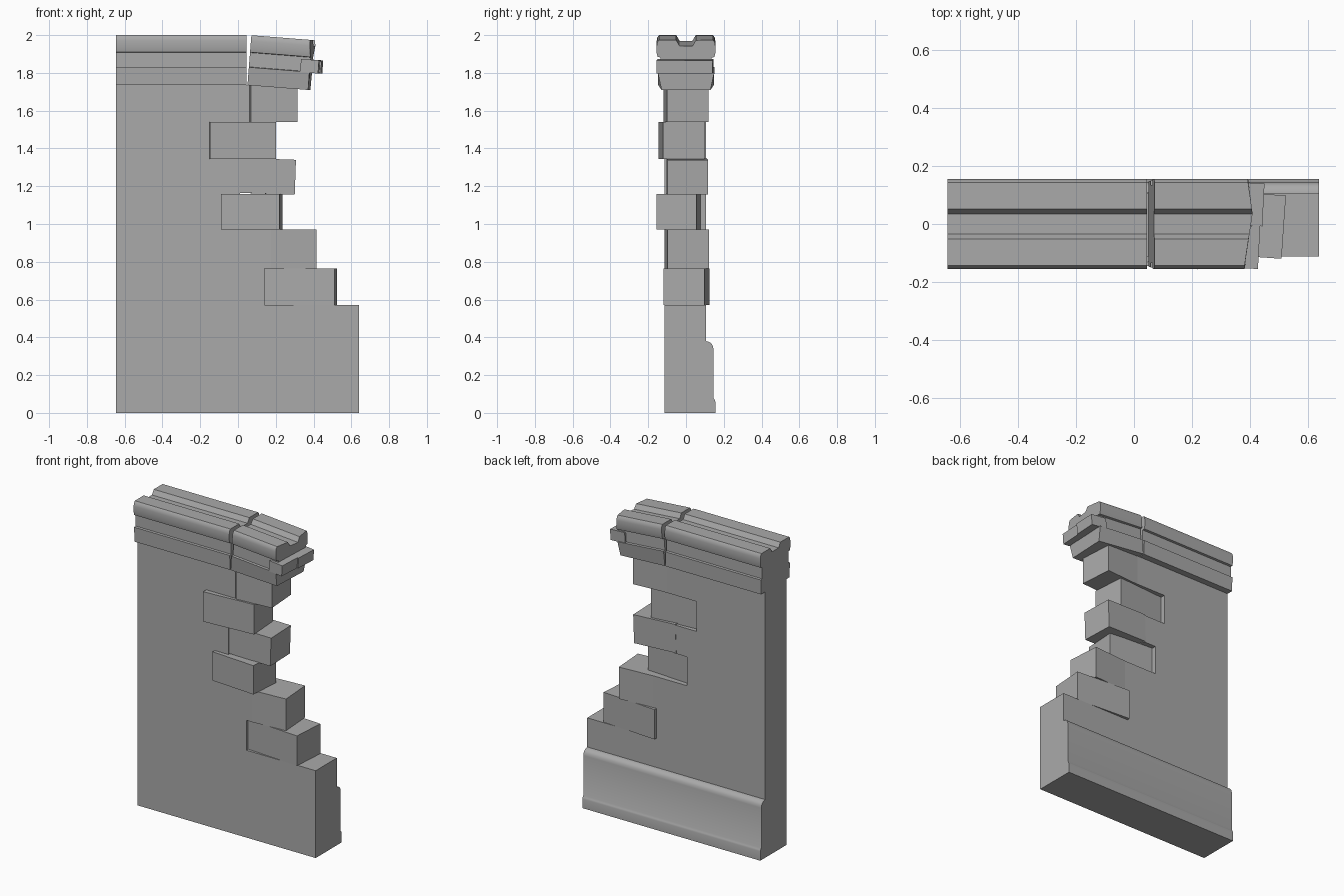
import bpy, bmesh
from math import radians
from mathutils import Matrix, Vector

cube = bpy.data.objects.get("Cube")
if cube:
    bpy.data.objects.remove(cube, do_unlink=True)

stone = bpy.data.materials.new("grey stone")
stone.use_nodes = True
GREY = (0.4, 0.4, 0.4, 1)
stone.diffuse_color = GREY
stone.node_tree.nodes["Principled BSDF"].inputs["Base Color"].default_value = GREY


def finish(name, bm, smooth=False):
    bmesh.ops.recalc_face_normals(bm, faces=bm.faces)
    mesh = bpy.data.meshes.new(name)
    bm.to_mesh(mesh)
    bm.free()
    mesh.materials.append(stone)
    obj = bpy.data.objects.new(name, mesh)
    bpy.context.collection.objects.link(obj)
    if smooth:
        bpy.ops.object.select_all(action='DESELECT')
        obj.select_set(True)
        bpy.context.view_layer.objects.active = obj
        bpy.ops.object.shade_smooth_by_angle(angle=radians(35))
    return obj


def prism(outline, start, end):
    """Join two copies of an outline, placed by the start and end functions."""
    bm = bmesh.new()
    a = [bm.verts.new(start(*p)) for p in outline]
    b = [bm.verts.new(end(*p)) for p in outline]
    bm.faces.new(a)
    bm.faces.new(b[::-1])
    for i in range(len(a)):
        j = (i + 1) % len(a)
        bm.faces.new((a[i], a[j], b[j], b[i]))
    return bm


def brick(name, x, y, z, turn=0, tilt=0):
    bm = bmesh.new()
    size = Vector((x[1] - x[0], y[1] - y[0], z[1] - z[0]))
    centre = Vector((x[0] + x[1], y[0] + y[1], z[0] + z[1])) / 2
    m = (Matrix.Translation(centre) @ Matrix.Rotation(radians(turn), 4, 'Z')
         @ Matrix.Rotation(radians(tilt), 4, 'Y') @ Matrix.Diagonal(size.to_4d()))
    bmesh.ops.create_cube(bm, size=1, matrix=m)
    return finish(name, bm)


LEFT, RIGHT = -0.645, 0.64
FRONT, BACK = -0.113, 0.105
CAP_Z, TOP = 1.735, 2.0

# Loose bricks: x range, y range, turn, tilt, and the wall edge of that course
COURSES = [
    ((0.133, 0.518), (-0.107, 0.112), -4, 0, 0.14),
    ((0.168, 0.408), (-0.106, 0.114), 4, 0, 0.18),
    ((-0.083, 0.228), (-0.146, 0.066), -4, 0, -0.08),
    ((0.003, 0.300), (-0.102, 0.112), 2, 2, 0.01),
    ((-0.157, 0.193), (-0.134, 0.086), 4, 0, -0.15),
    ((0.060, 0.308), (-0.110, 0.112), 4, 0, 0.06),
]
LEVELS = [0.57, 0.765, 0.972, 1.16, 1.345, 1.54, CAP_Z]

edge = [(LEFT, 0), (RIGHT, 0), (RIGHT, LEVELS[0])]
for i, (xr, yr, turn, tilt, wall_x) in enumerate(COURSES):
    brick(f"loose_brick_{i + 1}", xr, yr, (LEVELS[i], LEVELS[i + 1]), turn, tilt)
    edge += [(wall_x, LEVELS[i]), (wall_x, LEVELS[i + 1])]
edge.append((LEFT, CAP_Z))

# Wall with a stepped, broken side
finish("wall", prism(edge, lambda x, z: (x, FRONT, z), lambda x, z: (x, BACK, z)))

# Moulded plinth along the back
plinth = [(0.09, 0), (0.155, 0), (0.155, 0.06), (0.152, 0.07), (0.145, 0.08),
          (0.145, 0.34), (0.141, 0.357), (0.132, 0.37), (0.119, 0.377),
          (BACK, 0.38), (0.09, 0.38)]
finish("plinth", prism(plinth, lambda y, z: (LEFT, y, z),
                       lambda y, z: (RIGHT, y, z)), True)

# Coping: half profile mirrored across the wall, with a channel on top
half = [(0.147, CAP_Z), (0.15, 1.83), (0.135, 1.832), (0.135, 1.908),
        (0.15, 1.91), (0.155, 1.93), (0.155, 1.97), (0.152, 1.988),
        (0.143, TOP), (0.052, TOP), (0.034, 1.97)]
coping = half + [(-y, z) for y, z in reversed(half)]
finish("coping", prism(coping, lambda y, z: (LEFT, y, z),
                       lambda y, z: (0.045, y, z)), True)


# Cracked coping piece, sagging, with an uneven broken end
def broken_end(y, z):
    ragged = 0.40 - 0.15 * abs(y - 0.04)
    if z > 1.9:
        ragged -= 0.1 * (z - 1.9)
    if z < 1.8:
        y *= 0.88
    return (ragged, y, z)


piece = prism(coping, lambda y, z: (0.05, y, z), broken_end)
pivot = Vector((0.05, 0, CAP_Z))
sag = Matrix.Rotation(radians(4.5), 3, 'Y')
bmesh.ops.rotate(piece, verts=piece.verts, cent=pivot, matrix=sag)
finish("broken_coping", piece, True)

# Two projecting stubs at the broken end
brick("front_stub", (0.335, 0.43), (-0.153, -0.005), (1.80, 1.87), -3, 4)
brick("rear_stub", (0.335, 0.445), (-0.005, 0.143), (1.80, 1.87), -3, 4)
